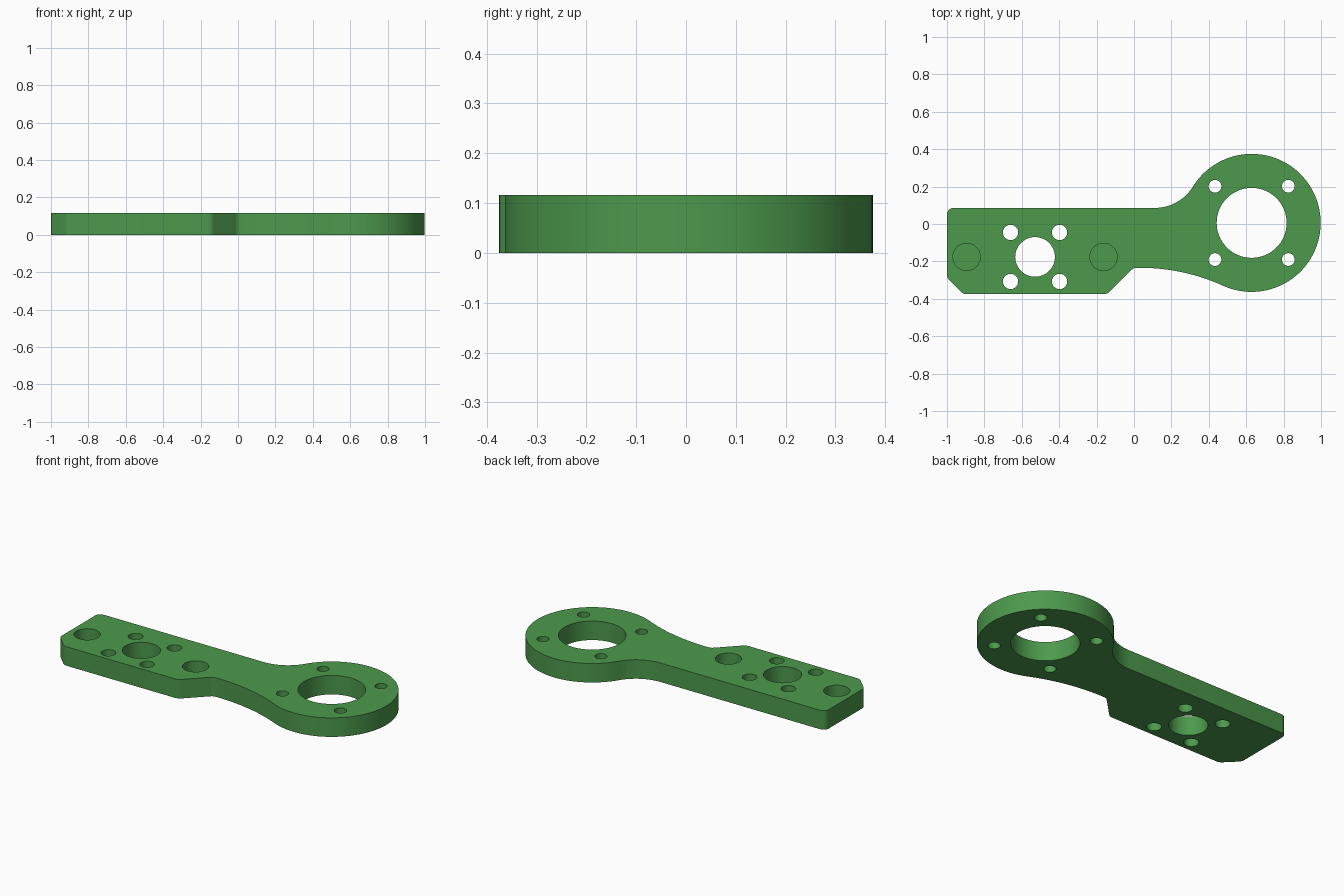
import bpy, bmesh, math
from mathutils import Vector

if "Cube" in bpy.data.objects:
    bpy.data.objects.remove(bpy.data.objects["Cube"])

THICK = 0.116
RING = Vector((0.629, 0.006))      # centre of the round end
RING_R = 0.369
PLATE = Vector((-0.529, -0.176))   # centre of the rectangular end
TOP, BOTTOM, NECK = 0.086, -0.375, -0.234

green = bpy.data.materials.new("green")
green.diffuse_color = (0.073, 0.319, 0.073, 1)
green.use_nodes = True
green.node_tree.nodes["Principled BSDF"].inputs["Base Color"].default_value = green.diffuse_color


def arc(c, r, a0, a1, n):
    """Points on an arc from angle a0 to a1 (radians)."""
    return [Vector((c[0] + r * math.cos(a0 + (a1 - a0) * i / n),
                    c[1] + r * math.sin(a0 + (a1 - a0) * i / n))) for i in range(n + 1)]


def rounded(prev, p, nxt, r, n=6):
    """Round the corner p between its neighbours with radius r."""
    p = Vector(p)
    u, v = (Vector(prev) - p).normalized(), (Vector(nxt) - p).normalized()
    half = u.angle(v) / 2
    c = p + (u + v).normalized() * (r / math.sin(half))
    t = r / math.tan(half)
    s, e = p + u * t - c, p + v * t - c
    a0 = math.atan2(s.y, s.x)
    d = (math.atan2(e.y, e.x) - a0 + math.pi) % (2 * math.pi) - math.pi
    return arc(c, r, a0, a0 + d, n)


def prism(name, pts, z0, z1):
    """Extrude a closed outline from z0 to z1."""
    bm = bmesh.new()
    face = bm.faces.new([bm.verts.new((p.x, p.y, z0)) for p in pts])
    ext = bmesh.ops.extrude_face_region(bm, geom=[face])
    verts = [g for g in ext["geom"] if isinstance(g, bmesh.types.BMVert)]
    bmesh.ops.translate(bm, vec=(0, 0, z1 - z0), verts=verts)
    bmesh.ops.recalc_face_normals(bm, faces=bm.faces)
    mesh = bpy.data.meshes.new(name)
    bm.to_mesh(mesh)
    bm.free()
    obj = bpy.data.objects.new(name, mesh)
    bpy.context.collection.objects.link(obj)
    mesh.materials.append(green)
    return obj


# Fillet arcs tangent to the straight edges and to the ring
def fillet_centre(y_edge, r, side):
    y = y_edge + side * r
    return Vector((RING.x - math.sqrt((r + RING_R) ** 2 - (RING.y - y) ** 2), y))


def heading(a, b):
    return math.atan2(b.y - a.y, b.x - a.x)


low_r, up_r = 1.08, 0.24
low, up = fillet_centre(NECK, low_r, -1), fillet_centre(TOP, up_r, 1)

# Outline, counter-clockwise
corners = [(-1, TOP), (-1, -0.288), (-0.913, BOTTOM), (-0.143, BOTTOM),
           (-0.002, NECK), (low.x, NECK)]
radii = [0.035, 0.045, 0.045, 0.045, 0.04]
outline = []
for i, r in enumerate(radii):
    before = corners[i - 1] if i else (up.x, TOP)
    outline += rounded(before, corners[i], corners[i + 1], r)
outline += arc(low, low_r, math.pi / 2, heading(low, RING), 20)
outline += arc(RING, RING_R, heading(RING, low), heading(RING, up), 72)[1:]
outline += arc(up, up_r, heading(up, RING), -math.pi / 2, 16)[1:]
arm = prism("mounting_arm", outline, 0, THICK)

# Holes: x, y, radius, floor height
holes = [(*RING, 0.187, -0.1), (*PLATE, 0.106, -0.1)]
for sx in (-1, 1):
    for sy in (-1, 1):
        holes.append((RING.x + sx * 0.196, RING.y + sy * 0.196, 0.034, -0.1))
        holes.append((PLATE.x + sx * 0.131, PLATE.y + sy * 0.131, 0.041, -0.1))
    holes.append((PLATE.x + sx * 0.366, PLATE.y, 0.073, 0.026))  # blind pocket

cutters = []
for x, y, r, floor in holes:
    n = 64 if r > 0.1 else 40
    cut = prism("hole_cutter", arc((x, y), r, 0, 2 * math.pi, n)[:-1], floor, THICK + 0.1)
    cut.hide_render = True
    cutters.append(cut)
    mod = arm.modifiers.new("hole", "BOOLEAN")
    mod.operation, mod.solver, mod.object = "DIFFERENCE", "EXACT", cut

# Apply the cuts, then remove the cutters
bpy.context.view_layer.objects.active = arm
arm.select_set(True)
for mod in list(arm.modifiers):
    bpy.ops.object.modifier_apply(modifier=mod.name)
for cut in cutters:
    bpy.data.objects.remove(cut)
bpy.ops.object.shade_smooth_by_angle(angle=math.radians(30))
